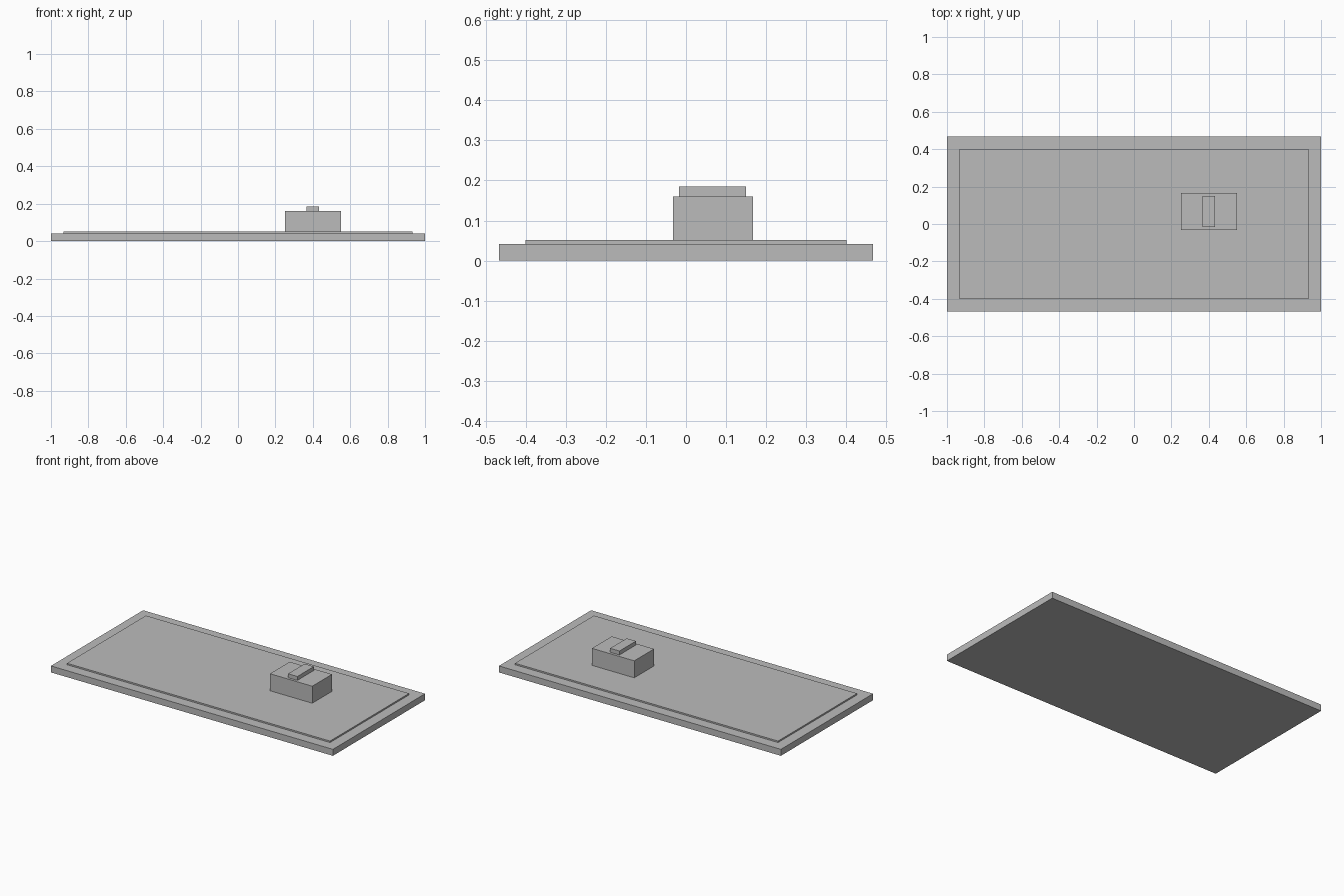
import bpy

if "Cube" in bpy.data.objects:
    bpy.data.objects.remove(bpy.data.objects["Cube"])

grey = bpy.data.materials.new("plain grey")
grey.diffuse_color = (0.5, 0.5, 0.5, 1)
grey.use_nodes = True
grey.node_tree.nodes["Principled BSDF"].inputs["Base Color"].default_value = grey.diffuse_color


def box(name, x, y, z):
    """Axis-aligned block from (min, max) ranges."""
    ranges = (x, y, z)
    bpy.ops.mesh.primitive_cube_add(
        size=1, location=[(a + b) / 2 for a, b in ranges])
    ob = bpy.context.object
    ob.name = name
    ob.scale = [b - a for a, b in ranges]
    bpy.ops.object.transform_apply(location=False, rotation=False, scale=True)
    ob.data.materials.append(grey)
    return ob


# Wide slab with a thin raised panel on top
box("base_slab", (-1, 1), (-0.467, 0.467), (0, 0.0415))
box("raised_panel", (-0.933, 0.933), (-0.4, 0.4), (0.0415, 0.051))

# Off-centre block with a narrow cap strip
box("block", (0.25, 0.55), (-0.033, 0.167), (0.051, 0.16))
box("cap_strip", (0.367, 0.433), (-0.017, 0.15), (0.16, 0.185))
